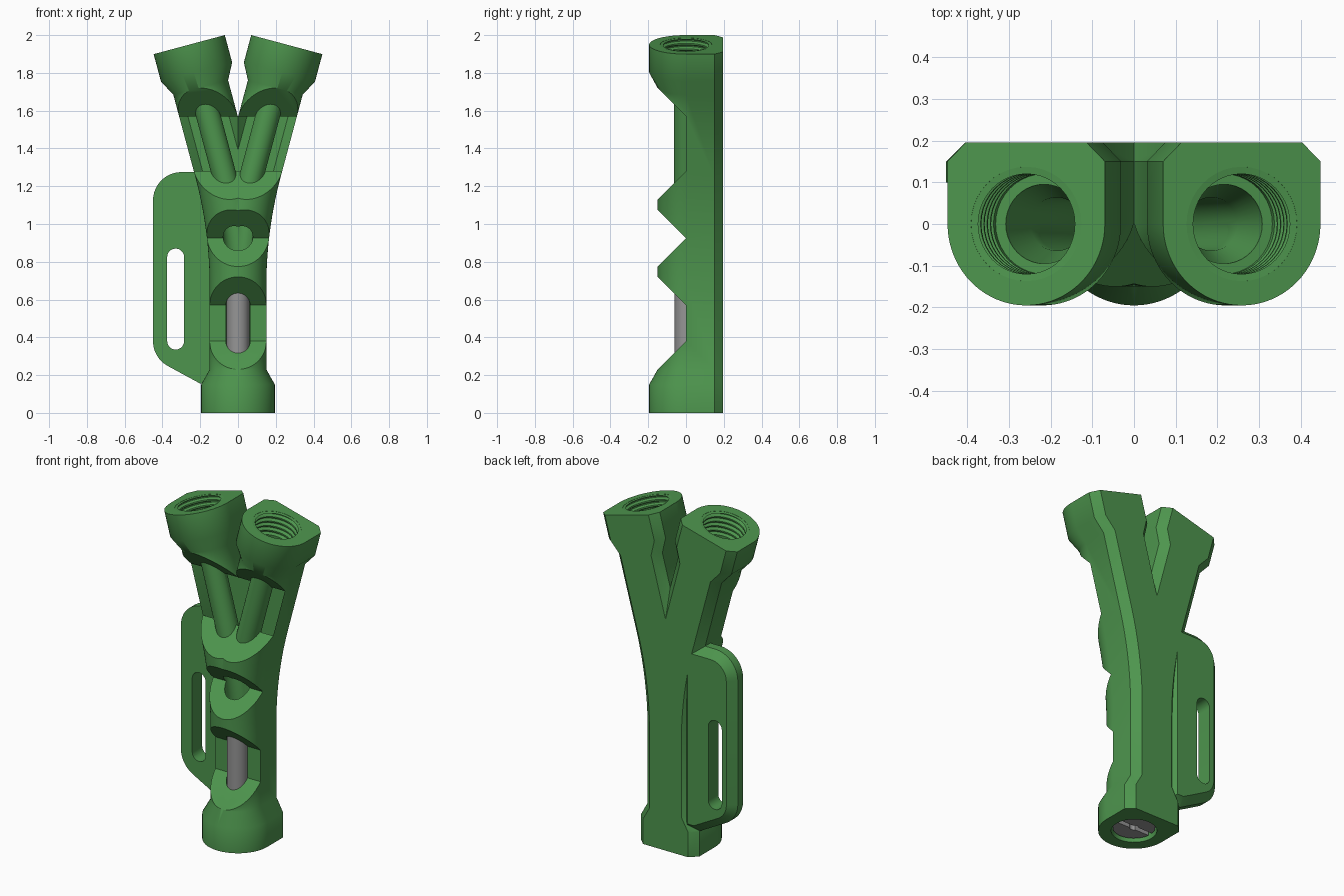
import bpy, bmesh, math
from mathutils import Matrix

if "Cube" in bpy.data.objects:
    bpy.data.objects.remove(bpy.data.objects["Cube"])

BEND, R, TILT, TOP = 0.67, 2.4, math.radians(15), 1.98   # centreline of one arm


def material(name, rgb):
    m = bpy.data.materials.new(name)
    m.diffuse_color = (*rgb, 1)
    m.use_nodes = True
    m.node_tree.nodes["Principled BSDF"].inputs["Base Color"].default_value = m.diffuse_color
    return m


GREEN = material("green", (0.075, 0.30, 0.075))
GREY = material("grey", (0.30, 0.30, 0.30))


def finish(bm, name, mat):
    bmesh.ops.recalc_face_normals(bm, faces=bm.faces)
    me = bpy.data.meshes.new(name)
    bm.to_mesh(me)
    bm.free()
    ob = bpy.data.objects.new(name, me)
    bpy.context.collection.objects.link(ob)
    me.materials.append(mat)
    return ob


def apply(ob, mod):
    bpy.ops.object.select_all(action='DESELECT')
    bpy.context.view_layer.objects.active = ob
    ob.select_set(True)
    bpy.ops.object.modifier_apply(modifier=mod.name)


def boolean(ob, other, op):
    mod = ob.modifiers.new("bool", 'BOOLEAN')
    mod.operation, mod.object, mod.solver = op, other, 'EXACT'
    apply(ob, mod)
    bpy.data.objects.remove(other)


def smooth(ob):
    bpy.ops.object.select_all(action='DESELECT')
    bpy.context.view_layer.objects.active = ob
    ob.select_set(True)
    bpy.ops.object.shade_smooth_by_angle(angle=math.radians(30))


def centreline(s):
    """x, z and lean at distance s along the right arm."""
    a = min(max((s - BEND) / R, 0), TILT)
    rest = max(s - BEND - R * TILT, 0)
    return (R * (1 - math.cos(a)) + rest * math.sin(a),
            min(s, BEND) + R * math.sin(a) + rest * math.cos(a), a)


def forked(name, stations, section):
    """Sweep a section up the right arm, keep x > 0 and mirror it."""
    bend = [(BEND + R * TILT * i / 14, stations[0][2]) for i in range(15)]
    rows = [(s, r) for s, r, _ in stations if s < BEND] + bend
    rows += [(s, r) for s, r, _ in stations if s > BEND]
    bm, rings = bmesh.new(), []
    for s, r in rows:
        x, z, a = centreline(s)
        rings.append([bm.verts.new((x + u * math.cos(a), v, z - u * math.sin(a)))
                      for u, v in section(r)])
    n = len(rings[0])
    for p, q in zip(rings, rings[1:]):
        for i in range(n):
            bm.faces.new((p[i], p[(i + 1) % n], q[(i + 1) % n], q[i]))
    bm.faces.new(rings[0])
    bm.faces.new(rings[-1])
    bmesh.ops.recalc_face_normals(bm, faces=bm.faces)
    bmesh.ops.bisect_plane(bm, geom=bm.verts[:] + bm.edges[:] + bm.faces[:], dist=1e-5,
                           plane_co=(0, 0, 0), plane_no=(1, 0, 0), clear_inner=True)
    ob = finish(bm, name, GREEN)
    mod = ob.modifiers.new("mirror", 'MIRROR')
    mod.merge_threshold = 1e-4
    apply(ob, mod)
    return ob


def prism(name, points, axis, lo, hi, bevel=0):
    """Extrude a 2D outline along x (points are y, z) or y (points are x, z)."""
    place = (lambda p, t: (t, *p)) if axis == 'x' else (lambda p, t: (p[0], t, p[1]))
    bm = bmesh.new()
    a = [bm.verts.new(place(p, lo)) for p in points]
    b = [bm.verts.new(place(p, hi)) for p in points]
    bm.faces.new(a)
    far = bm.faces.new(b)
    for i in range(len(a)):
        j = (i + 1) % len(a)
        bm.faces.new((a[i], a[j], b[j], b[i]))
    bmesh.ops.recalc_face_normals(bm, faces=bm.faces)
    if bevel:
        bmesh.ops.bevel(bm, geom=list(far.edges), offset=bevel, segments=1,
                        profile=0.5, affect='EDGES')
    return finish(bm, name, GREEN)


def cylinder(name, r, z0, z1, mat, sides=48):
    bm = bmesh.new()
    bmesh.ops.create_cone(bm, cap_ends=True, segments=sides, radius1=r, radius2=r,
                          depth=z1 - z0, matrix=Matrix.Translation((0, 0, (z0 + z1) / 2)))
    return finish(bm, name, mat)


def arc(cx, cz, r, start, end, n=10):
    return [(cx + r * math.cos(math.radians(start + (end - start) * i / n)),
             cz + r * math.sin(math.radians(start + (end - start) * i / n)))
            for i in range(n + 1)]


def d_section(r):
    """Round front, straight sides, flat back with chamfered corners."""
    return arc(0, 0, r, 0, -180, 40) + [(-r, .15), (.045 - r, .195),
                                        (r - .045, .195), (r, .15)]


def round_section(r):
    return arc(0, 0, r, 0, 360, 40)[:-1]


# Forked body with a collar at each end
body = forked("body", [(s, r, .15) for s, r in (
    (0, .195), (.15, .195), (.23, .15), (TOP - .235, .15),
    (TOP - .15, .195), (TOP, .195))], d_section)

# Side grip with a finger slot
grip = prism("grip", arc(-.30, 1.125, .15, 90, 180) + arc(-.30, .38, .15, 180, 241)
             + [(-.2, .155), (-.1, .155), (-.1, 1.275)], 'y', .10, .195, .045)
slot = prism("slot", arc(-.33, .825, .045, 0, 180) + arc(-.33, .38, .045, 180, 360),
             'y', 0, .3)
boolean(grip, slot, 'DIFFERENCE')
boolean(body, grip, 'UNION')

# Front windows with 45 degree ends
for low, high in ((.38, .57), (.925, .925), (1.28, 1.57)):
    outline = [(0, low), (-.17, low - .17), (-.17, high + .17)]
    if high > low:
        outline.append((0, high))
    boolean(body, prism("window", outline, 'x', -.6, .6), 'DIFFERENCE')

# Bore: bottom socket, forked channel, funnel and threaded sockets
bore = [(-.02, .125), (.165, .125), (.19, .064), (TOP - .28, .064),
        (TOP - .18, .095), (TOP - .165, .095), (TOP - .1649, .120)]
for k in range(5):
    d = .145 - .03 * k
    bore += [(TOP - d, .120), (TOP - d + .008, .137),
             (TOP - d + .014, .137), (TOP - d + .022, .120)]
bore += [(TOP - .001, .137), (TOP + .02, .137)]
boolean(body, forked("bore", [(s, r, .064) for s, r in bore], round_section),
        'DIFFERENCE')
smooth(body)

# Slotted plug in the bottom socket
plug = cylinder("plug", .116, .02, .15, GREY)
boolean(plug, prism("groove", [(-.014, 0), (.014, 0), (.014, .05), (-.014, .05)],
                    'x', -.2, .2), 'DIFFERENCE')
boolean(plug, cylinder("pit", .025, 0, .07, GREY, 24), 'DIFFERENCE')
smooth(plug)

# Rod seen through the lowest window
smooth(cylinder("rod", .06, .14, .74, GREY))
